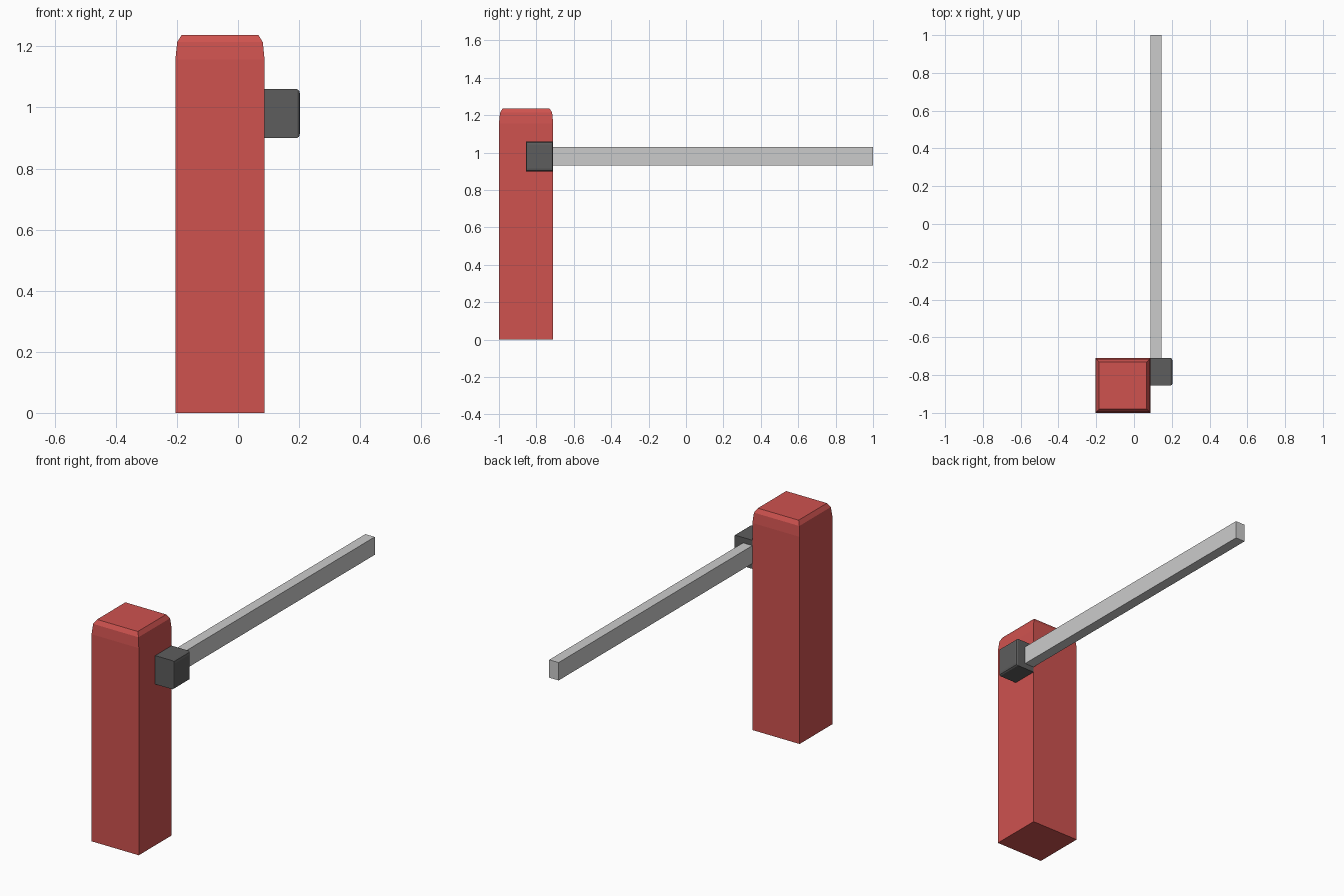
import bpy
import bmesh
from mathutils import Vector

cube = bpy.data.objects.get("Cube")
if cube:
    bpy.data.objects.remove(cube, do_unlink=True)


def make_material(name, rgb):
    mat = bpy.data.materials.new(name)
    mat.use_nodes = True
    mat.diffuse_color = (*rgb, 1)
    mat.node_tree.nodes["Principled BSDF"].inputs["Base Color"].default_value = (*rgb, 1)
    return mat


def make_block(name, low, high, mat, axis=2, edge=(0, 0, 0)):
    """Box whose high end along one axis has a two-step rounded rim.
    edge gives the rim size along each axis."""
    low, high, edge = Vector(low), Vector(high), Vector(edge)
    bm = bmesh.new()
    bmesh.ops.create_cube(bm, size=1)
    mid, size = (low + high) / 2, high - low
    for v in bm.verts:
        v.co = mid + Vector(a * b for a, b in zip(v.co, size))
    if edge.length:
        bm.faces.ensure_lookup_table()
        cap = max(bm.faces, key=lambda f: f.calc_center_median()[axis])
        # rings: start of the rim, its middle, and the flat end
        for v in cap.verts:
            v.co[axis] -= edge[axis]
        for inset, rise in ((0.29, 0.71), (0.71, 0.29)):
            new = bmesh.ops.extrude_face_region(bm, geom=[cap])["geom"]
            bmesh.ops.delete(bm, geom=[cap], context="FACES_ONLY")
            cap = next(g for g in new if isinstance(g, bmesh.types.BMFace))
            for v in cap.verts:
                for i in range(3):
                    if i == axis:
                        v.co[i] += edge[i] * rise
                    else:
                        v.co[i] += edge[i] * inset * (1 if v.co[i] < mid[i] else -1)
    bmesh.ops.recalc_face_normals(bm, faces=bm.faces)
    mesh = bpy.data.meshes.new(name)
    bm.to_mesh(mesh)
    bm.free()
    mesh.materials.append(mat)
    obj = bpy.data.objects.new(name, mesh)
    bpy.context.collection.objects.link(obj)
    return obj


red = make_material("post red", (0.62, 0.085, 0.078))
dark = make_material("dark grey", (0.11, 0.11, 0.11))
light = make_material("light grey", (0.6, 0.6, 0.6))

# Upright post with a rounded cap
make_block("post", (-0.205, -1, 0), (0.087, -0.71, 1.237), red,
           axis=2, edge=(0.02, 0.02, 0.08))

# Pivot housing on the side of the post
make_block("pivot_housing", (0.087, -0.855, 0.9), (0.203, -0.71, 1.06), dark,
           axis=0, edge=(0.01, 0.01, 0.016))

# Long barrier arm
make_block("barrier_arm", (0.087, -0.71, 0.93), (0.145, 1, 1.03), light)
